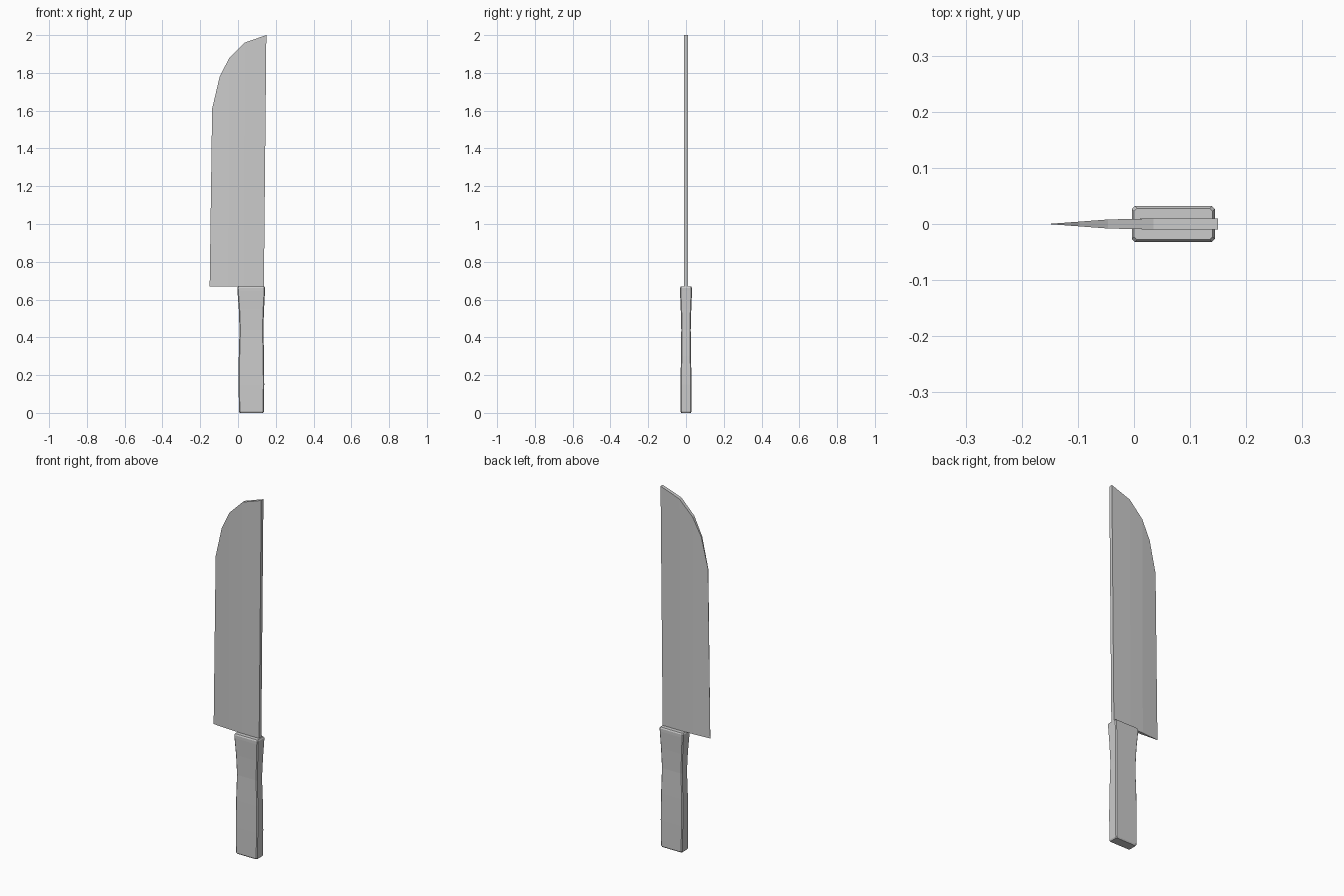
import bpy, bmesh

if "Cube" in bpy.data.objects:
    bpy.data.objects.remove(bpy.data.objects["Cube"])


def make_object(name, verts, faces):
    mesh = bpy.data.meshes.new(name)
    mesh.from_pydata(verts, [], faces)
    bm = bmesh.new()
    bm.from_mesh(mesh)
    bmesh.ops.recalc_face_normals(bm, faces=bm.faces)
    bm.to_mesh(mesh)
    bm.free()
    obj = bpy.data.objects.new(name, mesh)
    bpy.context.collection.objects.link(obj)
    return obj


def loft(name, rings):
    """Bridge equal-sized rings of points and cap both ends."""
    n = len(rings[0])
    verts = [v for ring in rings for v in ring]
    faces = [(i * n + j, i * n + (j + 1) % n, (i + 1) * n + (j + 1) % n, (i + 1) * n + j)
             for i in range(len(rings) - 1) for j in range(n)]
    faces += [tuple(range(n)), tuple(range(len(verts) - n, len(verts)))]
    return make_object(name, verts, faces)


# Blade: thin wedge lofted from cutting edge to spine
def half_thickness(x):
    if x < -0.04:
        return 0.0003 + 0.0082 * (x + 0.15) / 0.11
    return min(0.0098, 0.0085 + 0.0013 * (x + 0.04) / 0.07)


HEEL = 0.67
# (x at heel, x at top, z at top)
columns = [(-0.15, -0.137, 1.61), (-0.105, -0.097, 1.78), (-0.05, -0.046, 1.88),
           (0.03, 0.035, 1.96), (0.137, 0.15, 2.0)]
rings = []
for xb, xt, zt in columns:
    hb, ht = half_thickness(xb), half_thickness(xt)
    rings.append([(xb, -hb, HEEL), (xt, -ht, zt), (xt, ht, zt), (xb, hb, HEEL)])
loft("blade", rings)


# Handle: chamfered rectangle sections with a waisted grip and flared collar
def section(z, x0, x1, hy, c=0.005):
    return [(x0 + c, -hy, z), (x1 - c, -hy, z), (x1, c - hy, z), (x1, hy - c, z),
            (x1 - c, hy, z), (x0 + c, hy, z), (x0, hy - c, z), (x0, c - hy, z)]


grip = [(0.0, 0.009, 0.133, 0.025), (0.007, 0.005, 0.137, 0.029),
        (0.15, 0.003, 0.139, 0.029), (0.30, 0.004, 0.138, 0.027),
        (0.44, 0.008, 0.134, 0.025), (0.55, 0.004, 0.138, 0.028),
        (0.645, -0.003, 0.143, 0.032), (0.661, -0.004, 0.144, 0.032),
        (0.668, 0.0, 0.14, 0.028)]
loft("handle", [section(*row) for row in grip])
